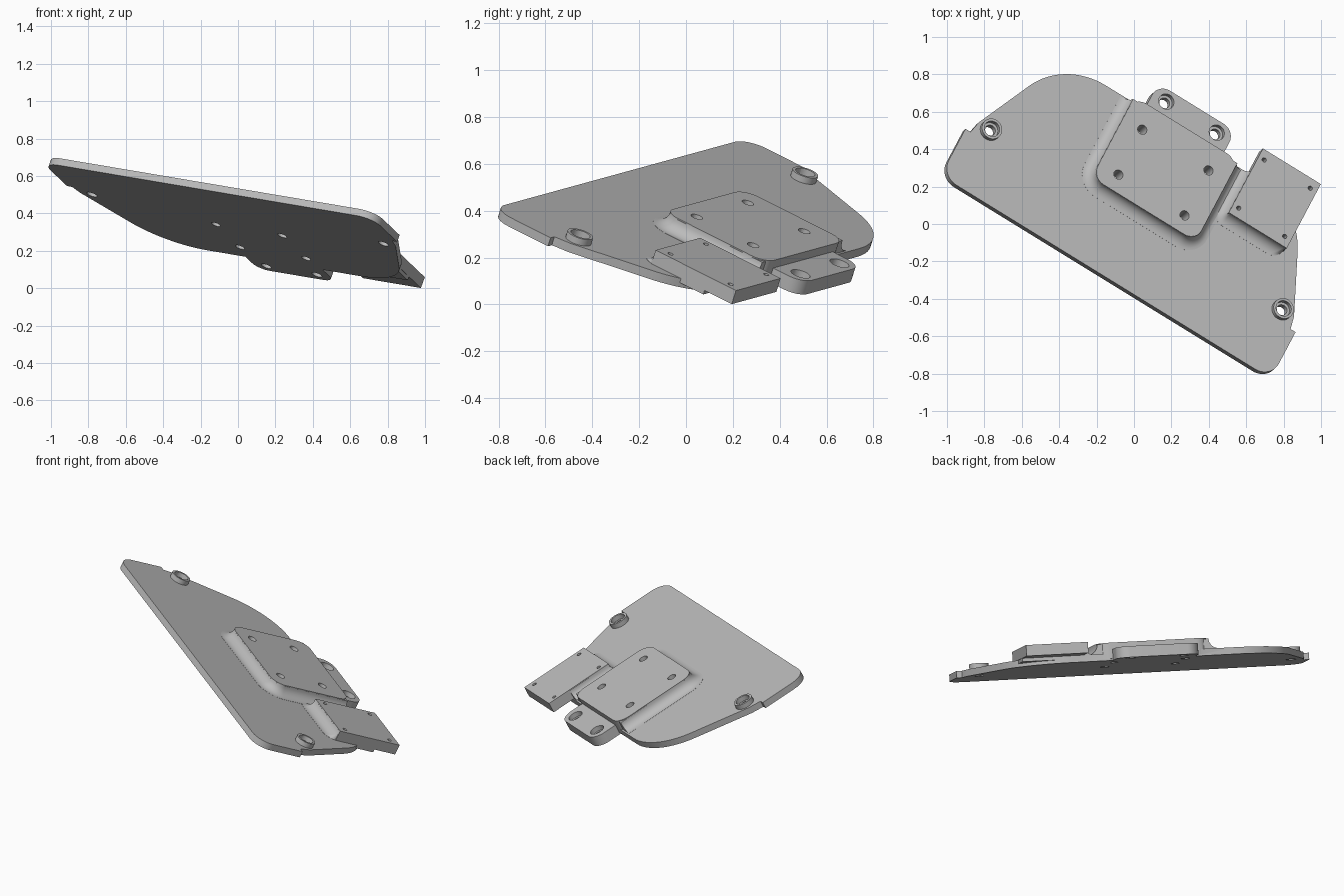
import bpy, bmesh, math
from mathutils import Vector, Matrix

old = bpy.data.objects.get("Cube")
if old:
    bpy.data.objects.remove(old, do_unlink=True)

# Tilted frame: u along the long edge, v across the plate, n out of its top face
n = Vector((0.326, 0.282, 0.902)).normalized()
u = Vector((0.843, -0.519, -0.142))
u = (u - n * u.dot(n)).normalized()
v = n.cross(u)
FRAME = Matrix((u, v, n)).transposed().to_4x4()
FRAME.translation = (0, 0, 0.416)

grey = bpy.data.materials.new("plain_grey")
grey.use_nodes = True
GREY = (0.5, 0.5, 0.5, 1)
grey.diffuse_color = GREY
grey.node_tree.nodes["Principled BSDF"].inputs["Base Color"].default_value = GREY


def rounded(corners, steps=10):
    """Outline from (s, t, radius) corners, each rounded by an arc."""
    out = []
    for i, (x, y, r) in enumerate(corners):
        p = Vector((x, y))
        a = (Vector(corners[i - 1][:2]) - p).normalized()
        b = (Vector(corners[(i + 1) % len(corners)][:2]) - p).normalized()
        if r == 0:
            out.append(p)
            continue
        half = a.angle(b) / 2
        centre = p + (a + b).normalized() * (r / math.sin(half))
        start = p + a * (r / math.tan(half)) - centre
        end = p + b * (r / math.tan(half)) - centre
        sweep = start.angle_signed(end)
        for k in range(steps + 1):
            out.append(centre + Matrix.Rotation(-sweep * k / steps, 2) @ start)
    return out


def rect(s0, s1, t0, t1, front_r=0, back_r=0):
    return rounded([(s0, t0, front_r), (s1, t0, front_r),
                    (s1, t1, back_r), (s0, t1, back_r)])


def circle(s, t, r, sides=32):
    return [Vector((s + r * math.cos(math.tau * k / sides),
                    t + r * math.sin(math.tau * k / sides))) for k in range(sides)]


def loft(name, levels):
    """Closed solid through (outline, height) levels."""
    bm = bmesh.new()
    rings = [[bm.verts.new((p.x, p.y, h)) for p in outline] for outline, h in levels]
    for low, high in zip(rings, rings[1:]):
        for i in range(len(low)):
            bm.faces.new((low[i - 1], low[i], high[i], high[i - 1]))
    bm.faces.new(rings[0][::-1])
    bm.faces.new(rings[-1])
    bmesh.ops.recalc_face_normals(bm, faces=bm.faces)
    mesh = bpy.data.meshes.new(name)
    bm.to_mesh(mesh)
    bm.free()
    mesh.materials.append(grey)
    ob = bpy.data.objects.new(name, mesh)
    bpy.context.collection.objects.link(ob)
    ob.matrix_world = FRAME
    return ob


def prism(name, outline, low, high):
    return loft(name, [(outline, low), (outline, high)])


def combine(target, other, operation):
    bpy.context.view_layer.objects.active = target
    mod = target.modifiers.new(operation, "BOOLEAN")
    mod.operation, mod.solver, mod.object = operation, "EXACT", other
    bpy.ops.object.modifier_apply(modifier=mod.name)
    bpy.data.objects.remove(other, do_unlink=True)


def skirt(name, s0, s1, t0, t1, r, right, size=0.058):
    """Concave fillet around the foot of a raised part."""
    levels = []
    for k in range(9):
        a = math.pi / 2 * k / 8
        off = size * (1 - math.sin(a)) + 0.0006
        h = size * (1 - math.cos(a))
        shape = rect(s0 - off, s1 + off * right, t0 - off, t1, r + off, 0)
        if k == 0:
            levels.append((shape, -0.02))
        levels.append((shape, h + 0.0008))
    return loft(name, levels)


BOTTOM, PAD_TOP, TAB_TOP, BOSS_TOP = -0.04, 0.064, 0.025, 0.03

# Base plate: symmetric outline with a small notch on each side
half = [(1.047, -0.352, 0.1), (1.047, -0.043, 0), (1.015, -0.043, 0),
        (1.0, 0.03, 0), (0.747, 0.605, 0.4)]
outline = half + [(-s, t, r) for s, t, r in reversed(half)]
plate = prism("mounting_plate", rounded(outline, 16), BOTTOM, 0)

# Raised pad, back tab, side block, corner bosses
parts = [
    prism("raised_pad", rect(-0.33, 0.33, 0.074, 0.61, 0.075, 0.075), -0.03, PAD_TOP),
    skirt("pad_fillet", -0.33, 0.33, 0.074, 0.595, 0.075, 1),
    prism("back_tab", rect(-0.245, 0.245, 0.5, 0.765, 0, 0.075), BOTTOM, TAB_TOP),
    prism("side_block", rect(0.415, 0.782, 0.32, 0.745), 0, PAD_TOP),
    skirt("block_fillet", 0.415, 0.78, 0.32, 0.6, 0.01, 0),
]
for side in (-1, 1):
    parts.append(prism("corner_boss", circle(side * 0.925, 0.026, 0.057), -0.02, BOSS_TOP))
for part in parts:
    combine(plate, part, "UNION")

# Holes: through the pad, counterbored in tab and bosses, blind in the block
cutters = []
for side in (-1, 1):
    for t in (0.17, 0.468):
        cutters.append(prism("pad_hole", circle(side * 0.21, t, 0.026), -0.1, 0.1))
    for s, t, top in ((0.16, 0.70, TAB_TOP), (0.925, 0.026, BOSS_TOP)):
        cutters.append(prism("bolt_hole", circle(side * s, t, 0.029), -0.1, 0.1))
        cutters.append(prism("bolt_recess", circle(side * s, t, 0.043), top - 0.03, 0.1))
    for t in (0.373, 0.692):
        cutters.append(prism("screw_hole", circle(0.596 + side * 0.146, t, 0.012, 20), 0.02, 0.1))
for cutter in cutters:
    combine(plate, cutter, "DIFFERENCE")

# Smooth the curved walls and keep the edges crisp
bpy.ops.object.select_all(action="DESELECT")
plate.select_set(True)
bpy.context.view_layer.objects.active = plate
bpy.ops.object.shade_smooth_by_angle(angle=math.radians(28))
